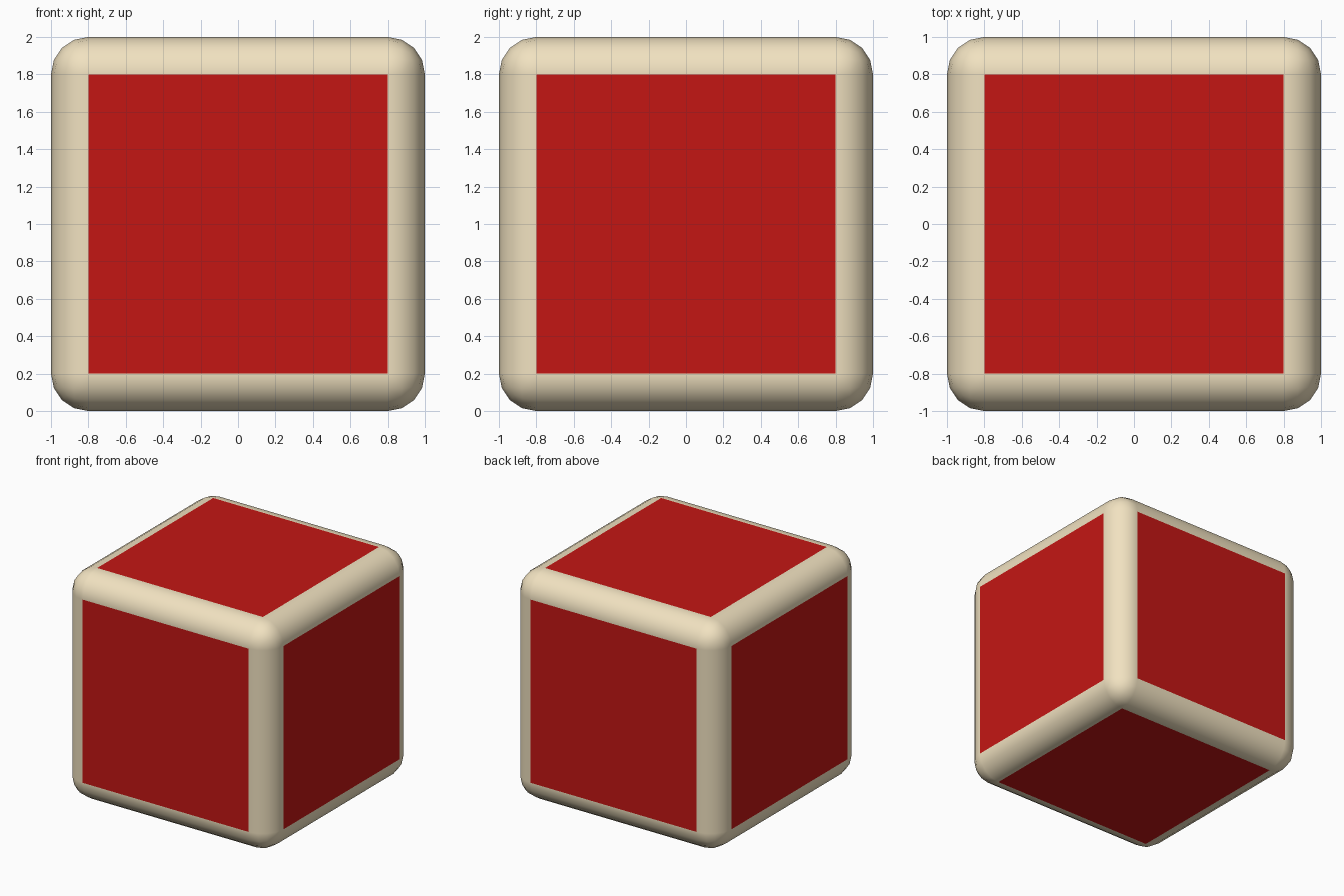
import bpy

if "Cube" in bpy.data.objects:
    bpy.data.objects.remove(bpy.data.objects["Cube"])


def material(name, color):
    mat = bpy.data.materials.new(name)
    mat.diffuse_color = (*color, 1.0)
    mat.use_nodes = True
    mat.node_tree.nodes["Principled BSDF"].inputs["Base Color"].default_value = mat.diffuse_color
    return mat


# Cube body: red flat panels, cream rounded rim
bpy.ops.mesh.primitive_cube_add(size=2, location=(0, 0, 1))
cube = bpy.context.object
cube.name = "rounded_cube"
cube.data.materials.append(material("red_panel", (0.55, 0.008, 0.007)))
cube.data.materials.append(material("cream_rim", (0.88, 0.76, 0.53)))
bpy.ops.object.shade_smooth()

# Rounded edges, using the cream material, with panels kept flat
bevel = cube.modifiers.new("round_edges", 'BEVEL')
bevel.width = 0.2
bevel.segments = 4
bevel.limit_method = 'NONE'
bevel.material = 1
bevel.harden_normals = True
